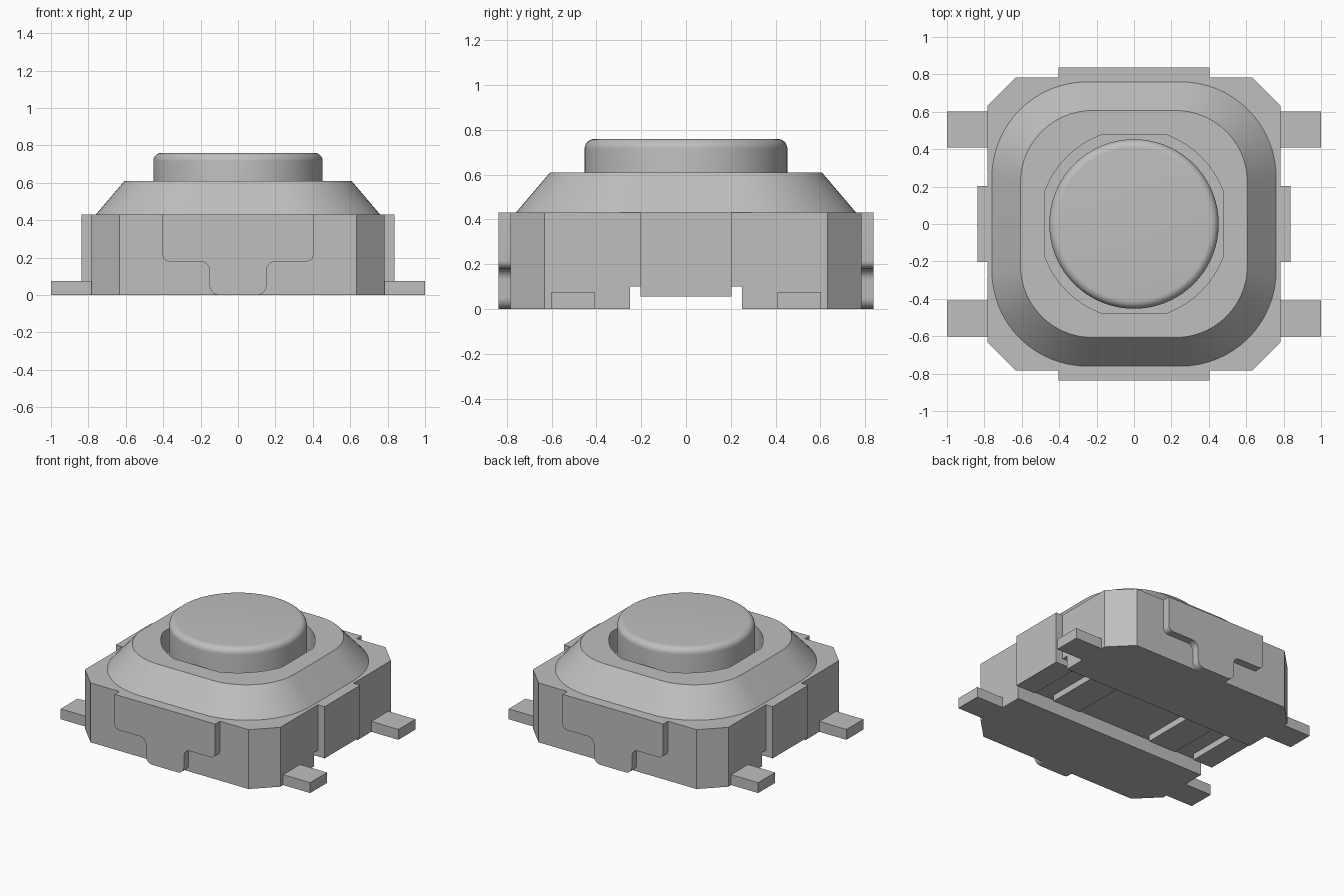
import bpy, bmesh, math
from mathutils import Vector

cube = bpy.data.objects.get("Cube")
if cube:
    bpy.data.objects.remove(cube, do_unlink=True)

GREY = (0.52, 0.52, 0.52, 1)
mat = bpy.data.materials.new("light grey")
mat.use_nodes = True
mat.diffuse_color = GREY
mat.node_tree.nodes["Principled BSDF"].inputs["Base Color"].default_value = GREY


def finish(bm, name, smooth=False):
    bmesh.ops.recalc_face_normals(bm, faces=bm.faces)
    mesh = bpy.data.meshes.new(name)
    bm.to_mesh(mesh)
    bm.free()
    mesh.materials.append(mat)
    ob = bpy.data.objects.new(name, mesh)
    bpy.context.collection.objects.link(ob)
    if smooth:
        bpy.ops.object.select_all(action='DESELECT')
        ob.select_set(True)
        bpy.context.view_layer.objects.active = ob
        bpy.ops.object.shade_smooth_by_angle(angle=math.radians(35))
    return ob


def loft(name, loops, smooth=True):
    """Skin a stack of equal-length loops and cap both ends."""
    bm = bmesh.new()
    rings = [[bm.verts.new(p) for p in loop] for loop in loops]
    n = len(rings[0])
    for a, b in zip(rings, rings[1:]):
        for i in range(n):
            j = (i + 1) % n
            bm.faces.new((a[i], a[j], b[j], b[i]))
    bm.faces.new(rings[0][::-1])
    bm.faces.new(rings[-1])
    return finish(bm, name, smooth)


def box(name, x0, x1, y0, y1, z0, z1):
    pts = [(x0, y0), (x1, y0), (x1, y1), (x0, y1)]
    return loft(name, [[(x, y, z) for x, y in pts] for z in (z0, z1)], False)


def rounded_square(half, radius, z, steps=16):
    c = half - radius
    loop = []
    for q, (sx, sy) in enumerate([(1, 1), (-1, 1), (-1, -1), (1, -1)]):
        for i in range(steps + 1):
            a = math.pi / 2 * (q + i / steps)
            loop.append((sx * c + radius * math.cos(a), sy * c + radius * math.sin(a), z))
    return loop


def circle(radius, z, guide=None):
    """Circle whose points line up with the guide loop, or evenly spaced."""
    angles = [math.atan2(p[1], p[0]) for p in guide] if guide else [
        math.tau * i / 72 for i in range(72)]
    return [(radius * math.cos(a), radius * math.sin(a), z) for a in angles]


def fillet(corners, steps=6):
    """Round each (x, z, radius) corner of a 2D outline."""
    out = []
    n = len(corners)
    for i, (x, z, r) in enumerate(corners):
        p = Vector((x, z))
        if r == 0:
            out.append(p)
            continue
        a = (Vector(corners[i - 1][:2]) - p).normalized()
        b = (Vector(corners[(i + 1) % n][:2]) - p).normalized()
        centre = p + (a + b) * r
        for k in range(steps + 1):
            t = math.pi / 2 * k / steps
            out.append(centre - b * r * math.cos(t) - a * r * math.sin(t))
    return out


# Housing: chamfered block with a channel under it
H, C = 0.783, 0.633
octagon = [(C, -H), (H, -C), (H, C), (C, H), (-C, H), (-H, C), (-H, -C), (-C, -H)]
body = loft("housing", [[(x, y, z) for x, y in octagon] for z in (0, 0.43)], False)
cutter = box("channel_cutter", -1.2, 1.2, -0.25, 0.25, -0.2, 0.1)
cutter.hide_render = True
mod = body.modifiers.new("channel", 'BOOLEAN')
mod.operation = 'DIFFERENCE'
mod.solver = 'EXACT'
mod.object = cutter
bpy.ops.object.select_all(action='DESELECT')
bpy.context.view_layer.objects.active = body
body.select_set(True)
bpy.ops.object.modifier_apply(modifier=mod.name)
bpy.data.objects.remove(cutter, do_unlink=True)

# Sloped collar with a round well for the button
top = rounded_square(0.607, 0.385, 0.61)
loft("collar", [rounded_square(0.76, 0.51, 0.43), top,
                circle(0.507, 0.61, top), circle(0.507, 0.44, top)])

# Button with a rounded rim
R, Z, F = 0.453, 0.76, 0.045
rim = [circle(R - F + F * math.cos(t), Z - F + F * math.sin(t))
       for t in (math.pi / 2 * k / 8 for k in range(9))]
loft("button", [circle(R, 0.43)] + rim)

# T-shaped clips on the front and back
outline = fillet([(-0.403, 0.43, 0), (-0.403, 0.18, 0.035), (-0.152, 0.18, 0.05),
                  (-0.152, 0.0, 0.05), (0.152, 0.0, 0.05), (0.152, 0.18, 0.05),
                  (0.403, 0.18, 0.035), (0.403, 0.43, 0)])
for name, s in (("front_clip", -1), ("back_clip", 1)):
    loft(name, [[(p.x, s * y, p.y) for p in outline] for y in (0.77, 0.837)])

# Side clips, the ribs in the channel, and the leads
for side, s in (("left", 1), ("right", -1)):
    def side_box(name, a, b, *rest):
        return box(f"{side}_{name}", min(s * a, s * b), max(s * a, s * b), *rest)
    side_box("clip", 0.77, 0.837, -0.203, 0.203, 0.055, 0.43)
    side_box("clip_foot", 0.68, 0.80, -0.203, 0.203, 0.055, 0.11)
    side_box("rib", 0.30, 0.52, -0.203, 0.203, 0.055, 0.11)
    for end, y in (("front", -0.505), ("back", 0.505)):
        side_box(f"{end}_lead", 0.74, 1.0, y - 0.097, y + 0.097, 0.0, 0.075)
